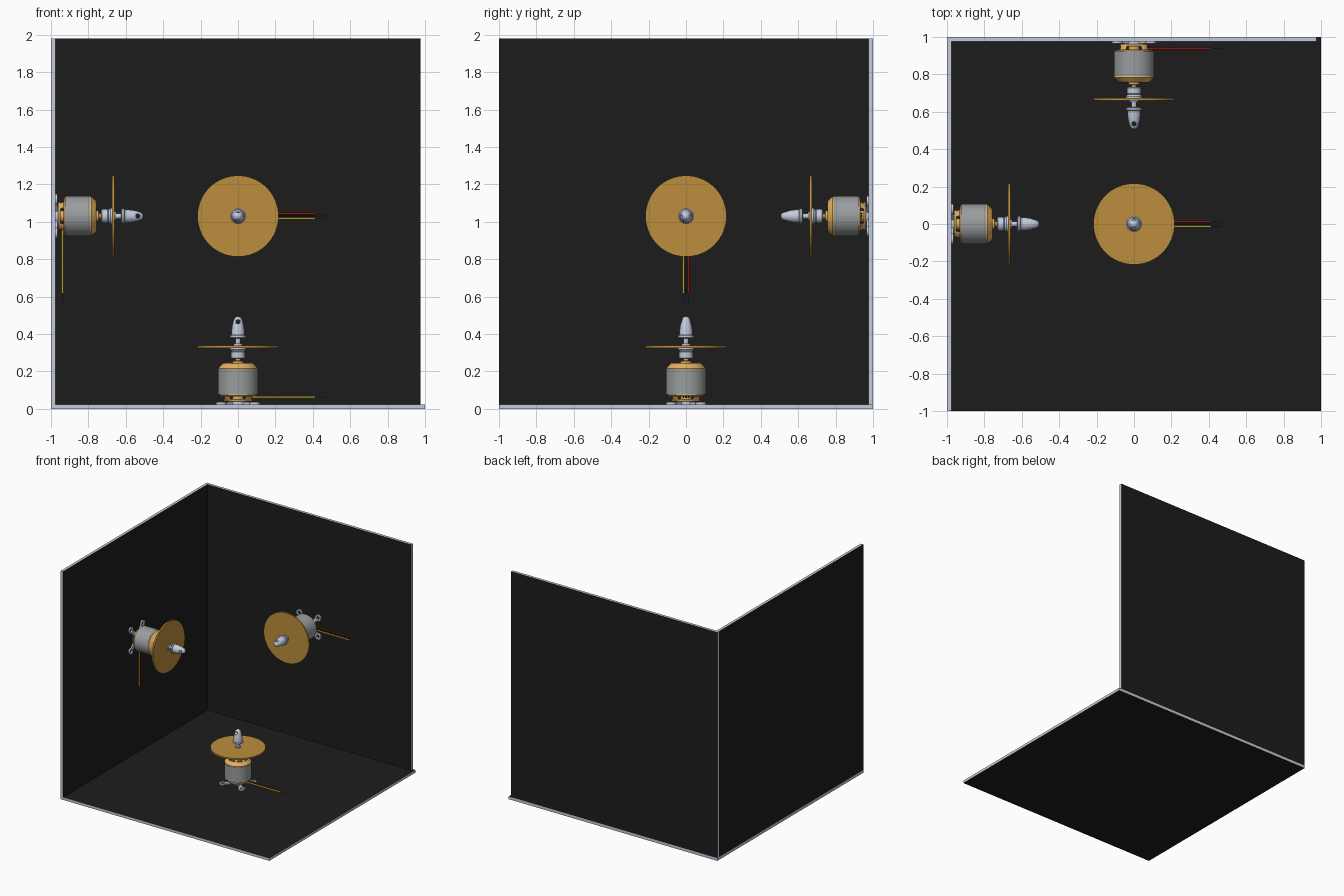
import bpy, bmesh, math
from mathutils import Matrix, Vector

if "Cube" in bpy.data.objects:
    bpy.data.objects.remove(bpy.data.objects["Cube"])


def mat(name, rgb):
    m = bpy.data.materials.new(name)
    m.diffuse_color = (*rgb, 1)
    m.use_nodes = True
    m.node_tree.nodes["Principled BSDF"].inputs["Base Color"].default_value = m.diffuse_color
    return m


BLACK = mat("black_face", (0.012, 0.012, 0.012))
SILVER = mat("silver", (0.55, 0.6, 0.72))
GOLD = mat("gold", (0.75, 0.43, 0.12))
DISC = mat("disc_gold", (0.5, 0.27, 0.045))
STEEL = mat("can_grey", (0.32, 0.34, 0.34))
RED = mat("red", (0.5, 0.01, 0.01))
YELLOW = mat("yellow", (0.75, 0.6, 0.03))
DARK = mat("pin_grey", (0.08, 0.08, 0.08))


def finish(name, bm, material, smooth=True):
    bmesh.ops.remove_doubles(bm, verts=bm.verts, dist=1e-5)
    bmesh.ops.recalc_face_normals(bm, faces=bm.faces)
    me = bpy.data.meshes.new(name)
    bm.to_mesh(me)
    bm.free()
    ob = bpy.data.objects.new(name, me)
    bpy.context.collection.objects.link(ob)
    me.materials.append(material)
    if smooth:
        bpy.ops.object.select_all(action='DESELECT')
        ob.select_set(True)
        bpy.context.view_layer.objects.active = ob
        bpy.ops.object.shade_smooth_by_angle(angle=math.radians(35))
    return ob


def add_lathe(bm, prof, seg=48, at=(0, 0, 0), closed=False, skip=None):
    """Revolve (radius, z) points; skip(band, segment) leaves windows."""
    rings = [[bm.verts.new((at[0] + r * math.cos(2 * math.pi * i / seg),
                            at[1] + r * math.sin(2 * math.pi * i / seg), at[2] + z))
              for i in range(seg)] for r, z in prof]
    for b in range(len(prof) if closed else len(prof) - 1):
        lo, hi = rings[b], rings[(b + 1) % len(rings)]
        for i in range(seg):
            if not (skip and skip(b, i)):
                j = (i + 1) % seg
                bm.faces.new((lo[i], lo[j], hi[j], hi[i]))


def lathe(name, prof, material, **kw):
    bm = bmesh.new()
    add_lathe(bm, prof, **kw)
    return finish(name, bm, material)


def rod(name, r, p, q, material):
    p, q = Vector(p), Vector(q)
    bm = bmesh.new()
    m = Matrix.Translation((p + q) / 2) @ (q - p).to_track_quat('Z', 'Y').to_matrix().to_4x4()
    bmesh.ops.create_cone(bm, cap_ends=True, segments=16, radius1=r, radius2=r,
                          depth=(q - p).length, matrix=m)
    return finish(name, bm, material)


def panel(name, lo, hi, axis):
    lo, hi = Vector(lo), Vector(hi)
    bm = bmesh.new()
    bmesh.ops.create_cube(bm, size=1, matrix=Matrix.Translation((lo + hi) / 2)
                          @ Matrix.Diagonal((*(hi - lo), 1)))
    for f in bm.faces:
        f.material_index = int(abs(f.normal[axis]) > 0.9)
    ob = finish(name, bm, SILVER, False)
    ob.data.materials.append(BLACK)


# Three panels: black faces, light edges
T = 0.024
panel("floor_panel", (-1, -1, 0), (1, 1, T), 2)
panel("left_wall", (-1, -1, T), (-1 + T, 1 - T, 1.98), 0)
panel("back_wall", (-1, 1 - T, T), (1 - T, 1, 1.98), 1)

parts = []

# Cross mount with four eyelets
bm = bmesh.new()
add_lathe(bm, [(0, 0.023), (0.05, 0.023), (0.05, 0.038), (0, 0.038)])
for sx in (-1, 1):
    for sy in (-1, 1):
        eye = Vector((sx * 0.09, sy * 0.08, 0))
        add_lathe(bm, [(0.014, 0.023), (0.028, 0.023), (0.028, 0.036), (0.014, 0.036)],
                  seg=24, at=eye, closed=True)
        d = eye.normalized()
        mid = d * 0.069 + Vector((0, 0, 0.0295))
        rot = Matrix.Rotation(math.atan2(d.y, d.x), 4, 'Z')
        bmesh.ops.create_cube(bm, size=1, matrix=Matrix.Translation(mid) @ rot
                              @ Matrix.Diagonal((0.07, 0.03, 0.012, 1)))
parts.append(finish("cross_mount", bm, SILVER))

# Gold base with four side windows
base = lathe("motor_base", [(0.02, 0.038), (0.07, 0.038), (0.08, 0.048), (0.088, 0.066),
                            (0.1, 0.07), (0.1, 0.08)], GOLD,
             skip=lambda b, i: b == 2 and (i + 4) % 12 < 8)
# Gold cap with vent windows
cap = lathe("motor_cap", [(0.106, 0.205), (0.106, 0.216), (0.088, 0.236), (0.08, 0.244),
                          (0.045, 0.244), (0.02, 0.244)], GOLD,
            skip=lambda b, i: b == 3 and i % 8 < 5)
for ob in (base, cap):
    mod = ob.modifiers.new("thickness", 'SOLIDIFY')
    mod.thickness = 0.006
    mod.offset = -1
parts += [base, cap]

# Can, winding core and shaft
parts.append(lathe("motor_can", [(0.096, 0.076), (0.107, 0.076), (0.107, 0.21), (0.096, 0.21)],
                   STEEL, seg=64, closed=True))
parts.append(lathe("winding_core", [(0, 0.078), (0.094, 0.078), (0.094, 0.215), (0, 0.215)], DARK))
parts.append(lathe("bearing_tube", [(0, 0.04), (0.03, 0.04), (0.03, 0.08), (0, 0.08)], GOLD))
parts.append(lathe("shaft_hub", [(0, 0.235), (0.03, 0.235), (0.03, 0.255), (0.014, 0.257),
                                 (0.014, 0.28), (0, 0.28)], GOLD))

# Propeller adapter, disc and threaded stub
parts.append(lathe("prop_adapter", [(0, 0.268), (0.034, 0.268), (0.037, 0.272), (0.037, 0.303),
                                    (0.033, 0.307), (0.044, 0.318), (0.044, 0.328), (0, 0.328)], SILVER))
parts.append(lathe("prop_disc", [(0, 0.326), (0.217, 0.326), (0.217, 0.339), (0, 0.339)], DISC, seg=72))
parts.append(lathe("prop_stub", [(0, 0.338), (0.024, 0.338), (0.024, 0.348), (0.014, 0.349),
                                 (0.014, 0.38), (0, 0.38)], SILVER))

# Spinner nut with a cross hole
spinner = lathe("spinner_nut", [(0, 0.375), (0.03, 0.375), (0.042, 0.38), (0.042, 0.391),
                                (0.036, 0.395), (0.035, 0.415), (0.031, 0.445), (0.025, 0.47),
                                (0.019, 0.484), (0.01, 0.492), (0, 0.494)], SILVER)
cutter = rod("hole_cutter", 0.011, (0, -0.1, 0.465), (0, 0.1, 0.465), SILVER)
mod = spinner.modifiers.new("hole", 'BOOLEAN')
mod.operation = 'DIFFERENCE'
mod.object = cutter
bpy.context.view_layer.objects.active = spinner
bpy.ops.object.modifier_apply(modifier="hole")
bpy.data.objects.remove(cutter)
parts.append(spinner)

# Three leads with bare pins
for name, y, m in (("red", 0.013, RED), ("black", 0, BLACK), ("yellow", -0.013, YELLOW)):
    parts.append(rod(name + "_wire", 0.0055, (0.05, y, 0.062), (0.412, y, 0.062), m))
    parts.append(rod(name + "_pin", 0.0035, (0.41, y, 0.062), (0.47, y, 0.062), DARK))

# Repeat the floor motor on the left and back walls
for side, m in (("left", Matrix.Translation((-1, 0, 1.03)) @ Matrix.Rotation(math.pi / 2, 4, 'Y')),
                ("back", Matrix.Translation((0, 1, 1.03)) @ Matrix.Rotation(math.pi / 2, 4, 'X'))):
    for p in parts:
        c = p.copy()
        c.name = side + "_" + p.name
        bpy.context.collection.objects.link(c)
        c.matrix_world = m
